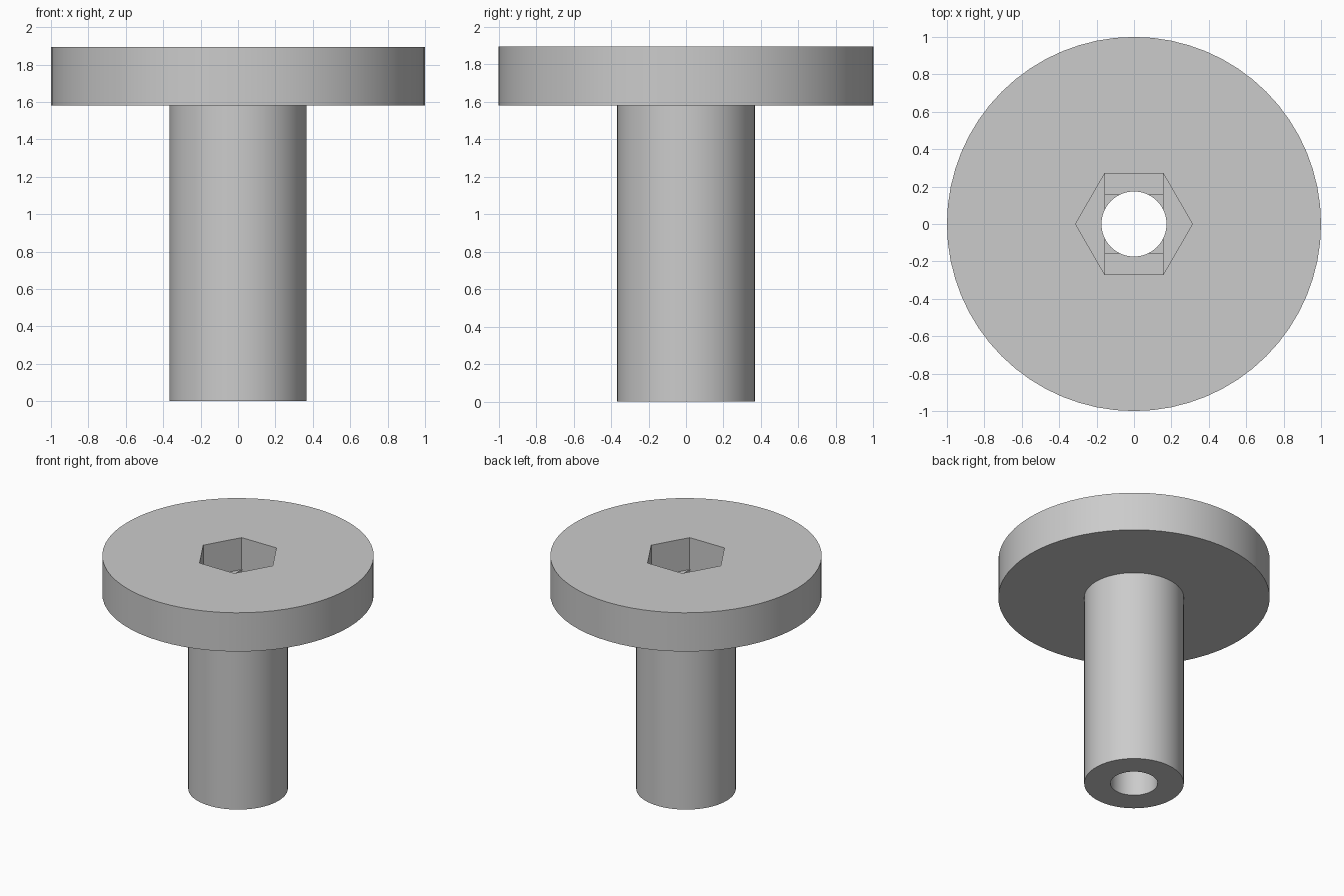
import bpy, bmesh, math

cube = bpy.data.objects.get("Cube")
if cube:
    bpy.data.objects.remove(cube, do_unlink=True)

grey = bpy.data.materials.new("plain grey")
grey.use_nodes = True
colour = (0.6, 0.6, 0.6, 1)
grey.diffuse_color = colour
grey.node_tree.nodes["Principled BSDF"].inputs["Base Color"].default_value = colour

SIDES = 64
HEIGHT, HEAD_BASE = 1.895, 1.58
HEAD_R, SHAFT_R, BORE_R, HEX_R = 1.0, 0.367, 0.174, 0.3125
SOCKET_FLOOR, STEP = HEIGHT - 0.26, 0.015


def ring(radius, sides):
    return [(radius * math.cos(math.tau * i / sides),
             radius * math.sin(math.tau * i / sides)) for i in range(sides)]


def rectangle(x, y):
    return [(-x, -y), (x, -y), (x, y), (-x, y)]


def stack(name, layers):
    """Closed solid through matching outlines, listed upwards as (outline, z)."""
    bm = bmesh.new()
    rows = [[bm.verts.new((x, y, z)) for x, y in outline] for outline, z in layers]
    for low, high in zip(rows, rows[1:]):
        for i in range(len(low)):
            j = (i + 1) % len(low)
            bm.faces.new((low[i], low[j], high[j], high[i]))
    bm.faces.new(rows[0][::-1])
    bm.faces.new(rows[-1])
    mesh = bpy.data.meshes.new(name)
    bm.to_mesh(mesh)
    bm.free()
    mesh.materials.append(grey)
    obj = bpy.data.objects.new(name, mesh)
    bpy.context.collection.objects.link(obj)
    return obj


# Shaft with its wide disc head, as one turned solid
shaft, head = ring(SHAFT_R, SIDES), ring(HEAD_R, SIDES)
bolt = stack("flanged_bolt", [(shaft, 0), (shaft, HEAD_BASE),
                              (head, HEAD_BASE), (head, HEIGHT)])
bpy.context.view_layer.objects.active = bolt
bolt.select_set(True)

# Hex socket, two stepped pockets under it, and the bore right through
half = HEX_R / 2
flat = HEX_R * math.cos(math.pi / 6)
cuts = [
    ("hex_socket", ring(HEX_R, 6), SOCKET_FLOOR),
    ("slot_pocket", rectangle(half, flat - 0.001), SOCKET_FLOOR - STEP),
    ("square_pocket", rectangle(half - 0.001, half - 0.001), SOCKET_FLOOR - 2 * STEP),
    ("bore", ring(BORE_R, SIDES), -0.1),
]
for name, outline, bottom in cuts:
    cutter = stack(name, [(outline, bottom), (outline, HEIGHT + 0.1)])
    cutter.hide_render = True
    mod = bolt.modifiers.new(name, "BOOLEAN")
    mod.operation, mod.solver, mod.object = "DIFFERENCE", "EXACT", cutter
    bpy.ops.object.modifier_apply(modifier=mod.name)
    bpy.data.objects.remove(cutter, do_unlink=True)

bpy.ops.object.shade_smooth_by_angle(angle=math.radians(30))
